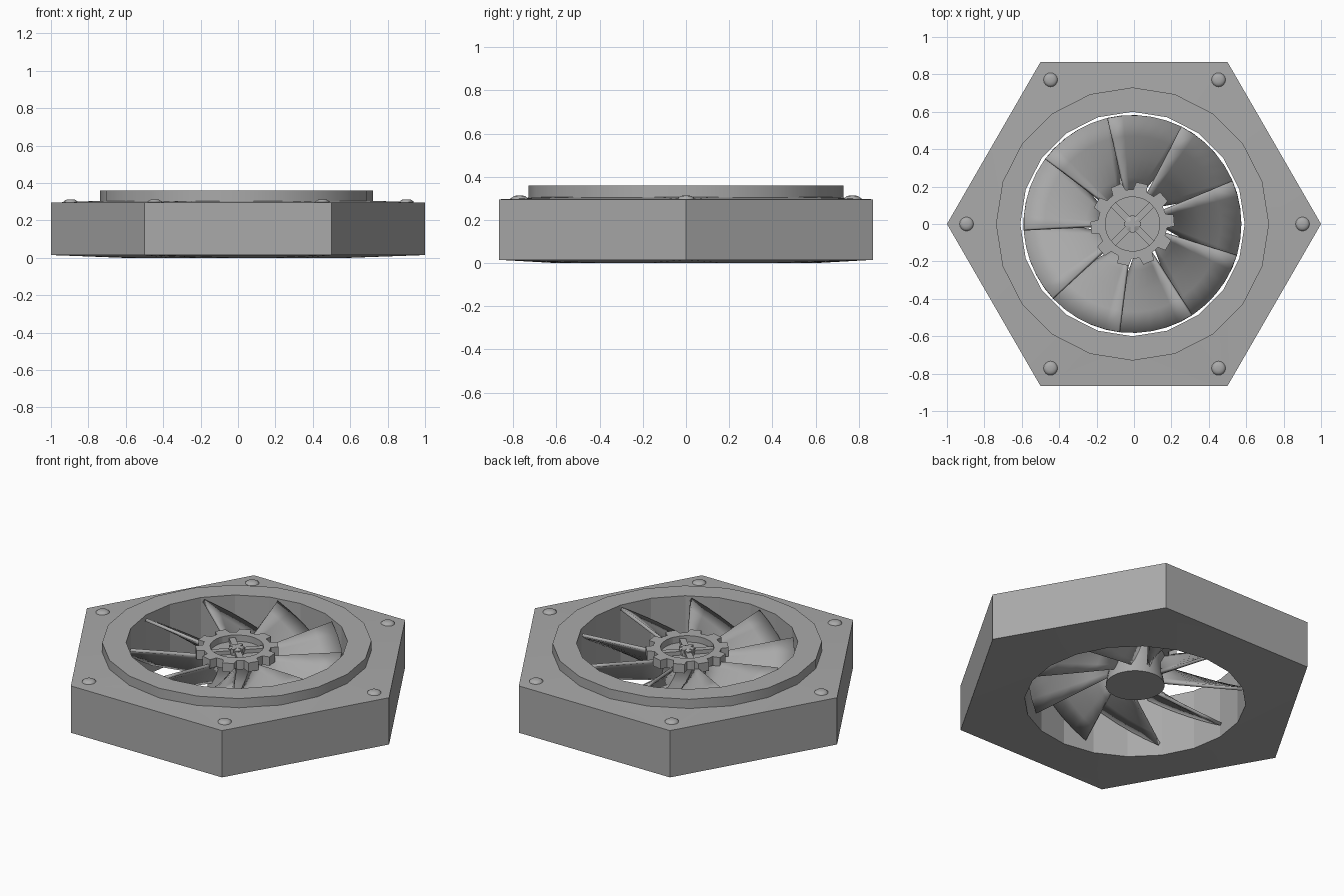
import bpy, bmesh, math
from math import cos, sin, pi, radians
from mathutils import Matrix, Vector

if "Cube" in bpy.data.objects:
    bpy.data.objects.remove(bpy.data.objects["Cube"])

grey = bpy.data.materials.new("metal grey")
grey.use_nodes = True
COLOUR = (0.4, 0.4, 0.4, 1)
grey.diffuse_color = COLOUR
grey.node_tree.nodes["Principled BSDF"].inputs["Base Color"].default_value = COLOUR

CX = -0.008          # the rotor and ring sit a hair off centre
SIDES = 20
BLADES = 9


def finish(name, bm, smooth=0):
    """Make the object; smooth is the shading angle in degrees, 0 for flat."""
    bmesh.ops.recalc_face_normals(bm, faces=bm.faces)
    mesh = bpy.data.meshes.new(name)
    bm.to_mesh(mesh)
    bm.free()
    mesh.materials.append(grey)
    ob = bpy.data.objects.new(name, mesh)
    bpy.context.collection.objects.link(ob)
    if smooth:
        bpy.ops.object.select_all(action='DESELECT')
        ob.select_set(True)
        bpy.context.view_layer.objects.active = ob
        bpy.ops.object.shade_smooth_by_angle(angle=radians(smooth))
    return ob


def polar(r, a, z):
    return Vector((CX + r * cos(a), r * sin(a), z))


def loop_of(bm, points):
    return [bm.verts.new(p) for p in points]


def circle(r, z, n=SIDES):
    return [polar(r, 2 * pi * i / n, z) for i in range(n)]


def bridge(bm, a, b):
    n = len(a)
    for i in range(n):
        j = (i + 1) % n
        bm.faces.new((a[i], a[j], b[j], b[i]))


def tube(name, loops, smooth=0):
    """Closed shell through a cycle of equal-length loops."""
    bm = bmesh.new()
    rows = [loop_of(bm, l) for l in loops]
    for a, b in zip(rows, rows[1:] + rows[:1]):
        bridge(bm, a, b)
    return finish(name, bm, smooth)


def lathe(name, profile, n, x=CX, y=0, smooth=0):
    """Capped solid of revolution from (radius, height) pairs."""
    bm = bmesh.new()
    rows = [loop_of(bm, [p + Vector((x - CX, y, 0)) for p in circle(r, z, n)])
            for r, z in profile]
    for a, b in zip(rows, rows[1:]):
        bridge(bm, a, b)
    bm.faces.new(rows[0])
    bm.faces.new(rows[-1])
    return finish(name, bm, smooth)


def box(name, size, place, angle=0):
    bm = bmesh.new()
    bmesh.ops.create_cube(bm, size=1, matrix=Matrix.Translation(place)
                          @ Matrix.Rotation(angle, 4, 'Z')
                          @ Matrix.Diagonal((*size, 1)))
    return finish(name, bm)


# Hexagonal housing with a round bore; its faces swell slightly to the bore
def hexagon(z):
    return [Vector((cos(k * pi / 3), sin(k * pi / 3), z)) for k in range(6)]


bm = bmesh.new()
outer = [loop_of(bm, hexagon(z)) for z in (0.015, 0.295)]
inner = [loop_of(bm, circle(0.60, z)) for z in (0.0, 0.31)]
bridge(bm, outer[0], outer[1])
bridge(bm, inner[0], inner[1])
for hexa, bore in zip(outer, inner):
    nearest = [round(i * 6 / SIDES) % 6 for i in range(SIDES)]
    for i in range(SIDES):
        j = (i + 1) % SIDES
        a, b = nearest[i], nearest[j]
        bm.faces.new((bore[i], bore[j], hexa[a]))
        if a != b:
            bm.faces.new((bore[j], hexa[b], hexa[a]))
finish("housing", bm, 10)

# Raised collar round the bore: smooth outside, faceted inside
collar = tube("collar", [circle(0.73, 0.29), circle(0.73, 0.36),
                         circle(0.60, 0.36), circle(0.60, 0.29)], 30)
for face in collar.data.polygons:
    if face.normal.xy.dot(face.center.xy) < -0.1:
        face.use_smooth = False

# Low domed bolts at the corners
for k in range(6):
    a = k * pi / 3
    lathe(f"bolt_{k + 1}", [(0.04, 0.285), (0.037, 0.302), (0.026, 0.310), (0.012, 0.313)],
          16, 0.003 + 0.898 * cos(a), 0.89 * sin(a), 60)

# Hub drum, narrower at the waist
lathe("hub", [(0.16, 0.10), (0.145, 0.18), (0.14, 0.23), (0.165, 0.295)], 32, smooth=40)

# Toothed ring on top of the hub
TEETH = 10
gear = []
for k in range(TEETH):
    for r, step in ((0.185, -0.5), (0.185, -0.32), (0.225, -0.22),
                    (0.225, 0.22), (0.185, 0.32)):
        gear.append((r, 2 * pi * (k + step) / TEETH + radians(5)))
tube("toothed_ring", [[polar(r, a, 0.28) for r, a in gear],
                      [polar(r, a, 0.333) for r, a in gear],
                      [polar(0.145, a, 0.333) for r, a in gear],
                      [polar(0.145, a, 0.28) for r, a in gear]])

# Crossed bars and centre nut inside the ring
for k in range(2):
    box(f"cross_bar_{k + 1}", (0.29, 0.035, 0.025), (CX, 0, 0.305), pi / 4 + k * pi / 2)
    box(f"nut_bar_{k + 1}", (0.09, 0.022, 0.02), (CX, 0, 0.322), k * pi / 2)
lathe("centre_nut", [(0.045, 0.295), (0.045, 0.324), (0.02, 0.332)], 8)


# Pitched, straight-edged blades: wide at the tip and narrow at the root
def blade(index, lead):
    bm = bmesh.new()
    spans, chords = 4, 6
    columns = []
    for j in range(chords + 1):
        t = j / chords
        root = polar(0.14, lead - radians(22) * t, 0.285 - 0.135 * t)
        tip = polar(0.582, lead - radians(46) * t, 0.348 - 0.288 * t)
        columns.append(loop_of(bm, [root.lerp(tip, i / spans) for i in range(spans + 1)]))
    for a, b in zip(columns, columns[1:]):
        for i in range(spans):
            bm.faces.new((a[i], a[i + 1], b[i + 1], b[i]))
    ob = finish(f"blade_{index}", bm, 30)
    solid = ob.modifiers.new("thickness", 'SOLIDIFY')
    solid.thickness = 0.018
    solid.offset = 0


for k in range(BLADES):
    blade(k + 1, radians(23) + k * 2 * pi / BLADES)
